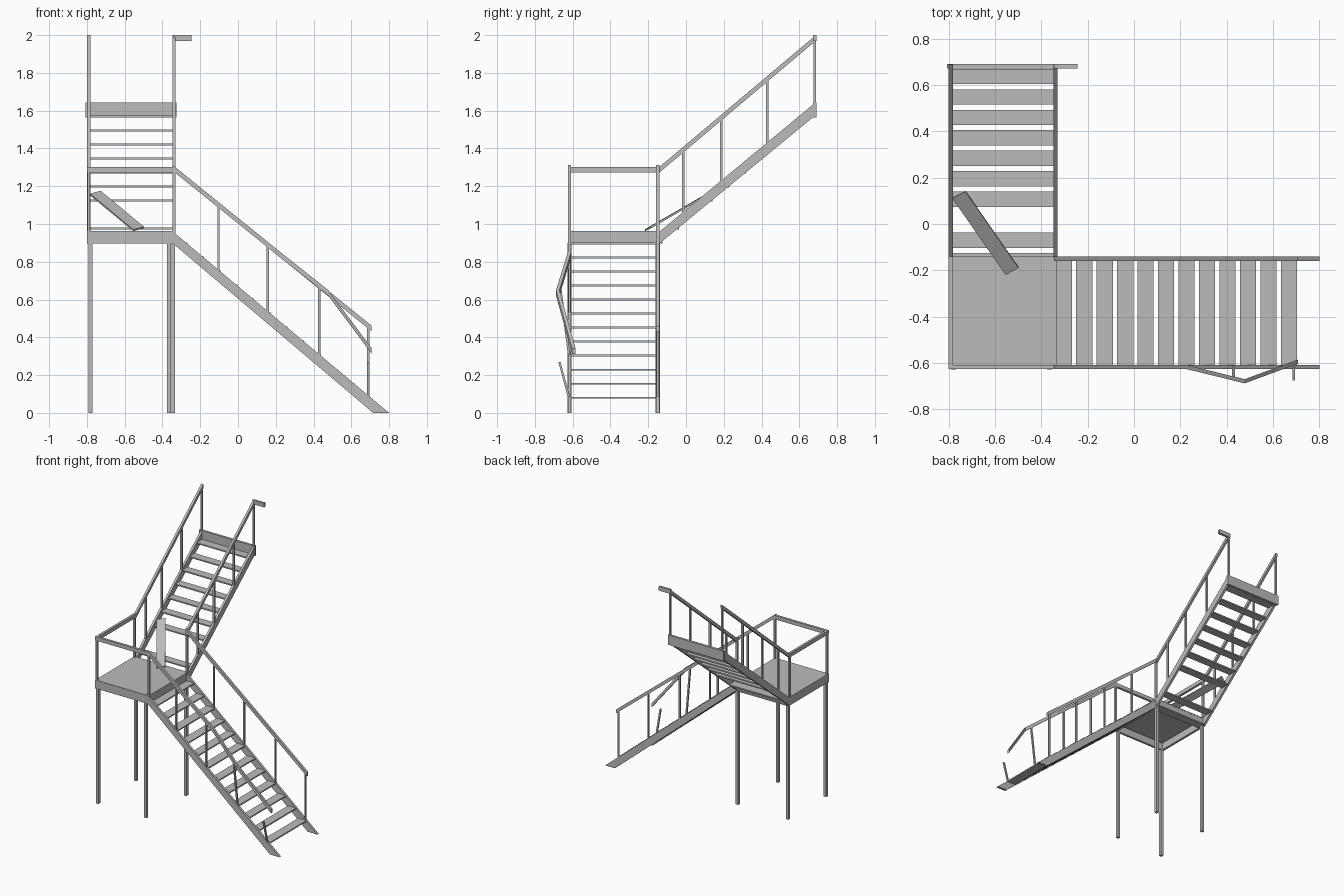
import bpy
import bmesh
from mathutils import Vector

cube = bpy.data.objects.get("Cube")
if cube:
    bpy.data.objects.remove(cube, do_unlink=True)

grey = bpy.data.materials.new("steel_grey")
grey.use_nodes = True
grey.diffuse_color = (0.5, 0.5, 0.5, 1)
grey.node_tree.nodes["Principled BSDF"].inputs["Base Color"].default_value = (0.5, 0.5, 0.5, 1)


def loft(name, rings):
    """Skin a row of matching closed outlines and cap both ends."""
    bm = bmesh.new()
    loops = [[bm.verts.new(p) for p in ring] for ring in rings]
    n = len(loops[0])
    for a, b in zip(loops, loops[1:]):
        for i in range(n):
            j = (i + 1) % n
            bm.faces.new((a[i], a[j], b[j], b[i]))
    bm.faces.new(loops[0][::-1])
    bm.faces.new(loops[-1])
    bmesh.ops.recalc_face_normals(bm, faces=bm.faces)
    mesh = bpy.data.meshes.new(name)
    bm.to_mesh(mesh)
    bm.free()
    mesh.materials.append(grey)
    obj = bpy.data.objects.new(name, mesh)
    bpy.context.collection.objects.link(obj)
    return obj


def bar(name, points, a, b):
    """Bar along points with a cross-section spanned by vectors a and b."""
    a, b = Vector(a) / 2, Vector(b) / 2
    return loft(name, [[Vector(p) + s for s in (a + b, a - b, -a - b, b - a)] for p in points])


def box(name, x0, x1, y0, y1, z0, z1):
    return bar(name, [((x0 + x1) / 2, (y0 + y1) / 2, z) for z in (z0, z1)],
               (x1 - x0, 0, 0), (0, y1 - y0, 0))


def post(name, foot, head, w=0.012, d=0.012):
    return bar(name, [foot, head], (w, 0, 0), (0, d, 0))


LEFT, RIGHT = -0.791, -0.339     # x of the upper flight's two sides
FRONT, BACK = -0.617, -0.15      # y of the lower flight's two sides
T = 0.018                        # plate and tube thickness
RAIL_H = 0.03


def lower_top(x):
    return 0.96 - 0.838 * (x + 0.345)


def upper_top(y):
    return 0.96 + 0.83 * (y + 0.14)


def lower_rail(x):
    return 1.288 - 0.807 * (x + 0.335)


def upper_rail(y):
    return 1.288 + 0.842 * (y + 0.14)


# Landing: plate on a frame of four beams
box("landing_plate", -0.8, -0.335, -0.625, -0.14, 0.953, 0.963)
for name, y in (("front", FRONT), ("back", BACK)):
    box("landing_beam_" + name, -0.8, -0.335, y - T / 2, y + T / 2, 0.897, 0.96)
for name, x in (("right", LEFT), ("left", RIGHT - 0.005)):
    box("landing_beam_" + name, x - T / 2, x + T / 2, -0.625, -0.14, 0.897, 0.96)

# Legs
for i, (x, y) in enumerate(((-0.78, FRONT), (-0.78, BACK), (-0.365, FRONT), (-0.345, BACK))):
    post(f"leg_{i}", (x, y, 0), (x, y, 0.9), 0.021, 0.023)

# Lower flight: stringers and treads
for name, y in (("front", FRONT), ("back", BACK)):
    side = [(-0.345, 0.96), (0.8, 0), (0.715, 0), (-0.345, 0.897)]
    loft("lower_stringer_" + name, [[(x, y + s * T / 2, z) for x, z in side] for s in (-1, 1)])
for i in range(12):
    x, z = 0.669 - 0.0884 * i, 0.08 + 0.0743 * i
    box(f"lower_tread_{i}", x - 0.035, x + 0.035, -0.61, -0.157, z - 0.005, z + 0.005)

# Upper flight: stringers, treads (one has come loose) and top beam
for name, x in (("right", LEFT), ("left", RIGHT)):
    side = [(-0.14, 0.96), (0.685, 1.643), (0.685, 1.575), (-0.14, 0.897)]
    loft("upper_stringer_" + name, [[(x + s * T / 2, y, z) for y, z in side] for s in (-1, 1)])
for i in range(10):
    if i == 7:
        continue
    y, z = 0.637 - 0.0884 * i, 1.57 - 0.0743 * i
    box(f"upper_tread_{i}", -0.785, -0.345, y - 0.033, y + 0.033, z - 0.005, z + 0.005)
box("top_beam", -0.808, -0.325, 0.672, 0.69, 1.565, 1.642)

along, across = Vector((0.229, -0.329, -0.19)), Vector((0.056, 0.03, 0.015))
middle = Vector((-0.641, -0.038, 1.069))
bar("loose_tread", [middle - along / 2, middle + along / 2],
    across, along.cross(across).normalized() * 0.01)

# Landing handrails and corner posts
bar("landing_rail_front", [(-0.8, FRONT, 1.288), (-0.335, FRONT, 1.288)], (0, T, 0), (0, 0, RAIL_H))
bar("landing_rail_right", [(LEFT, -0.625, 1.288), (LEFT, -0.14, 1.288)], (T, 0, 0), (0, 0, RAIL_H))
for i, (x, y) in enumerate(((LEFT, FRONT), (LEFT, BACK), (RIGHT, FRONT), (RIGHT, BACK))):
    post(f"landing_post_{i}", (x, y, 0.95), (x, y, 1.288), 0.014, 0.018)

# Lower handrails: straight at the back, bent outward at the front
bar("lower_rail_back", [(x, BACK, lower_rail(x)) for x in (-0.345, 0.708)],
    (0, T, 0), (0, 0, RAIL_H))
bar("lower_rail_front", [(-0.345, FRONT, lower_rail(-0.345)), (0.225, FRONT, lower_rail(0.225)),
                         (0.478, -0.679, 0.635), (0.708, -0.594, 0.327)],
    (0, T, 0), (0, 0, RAIL_H))

# Lower balusters: the last two at the front lean outward
heads = {0.43: (0.43, -0.667, 0.672), 0.69: (0.69, -0.67, 0.27)}
for i, x in enumerate((-0.103, 0.158, 0.43, 0.69)):
    z = lower_top(x) - 0.02
    post(f"lower_baluster_back_{i}", (x, BACK, z), (x, BACK, lower_rail(x)))
    post(f"lower_baluster_front_{i}", (x, FRONT, z), heads.get(x, (x, FRONT, lower_rail(x))))

# Upper handrails and balusters
for name, x in (("right", LEFT), ("left", RIGHT)):
    bar("upper_rail_" + name, [(x, y, upper_rail(y)) for y in (-0.145, 0.688)],
        (T, 0, 0), (0, 0, RAIL_H))
    for i, y in enumerate((-0.015, 0.187, 0.43, 0.681)):
        post(f"upper_baluster_{name}_{i}", (x, y, upper_top(y) - 0.02), (x, y, upper_rail(y)),
             0.014, 0.012)

# Short rail stub turning off at the top
bar("top_rail_stub", [(-0.345, 0.681, 1.984), (-0.245, 0.681, 1.984)], (0, T, 0), (0, 0, 0.032))
